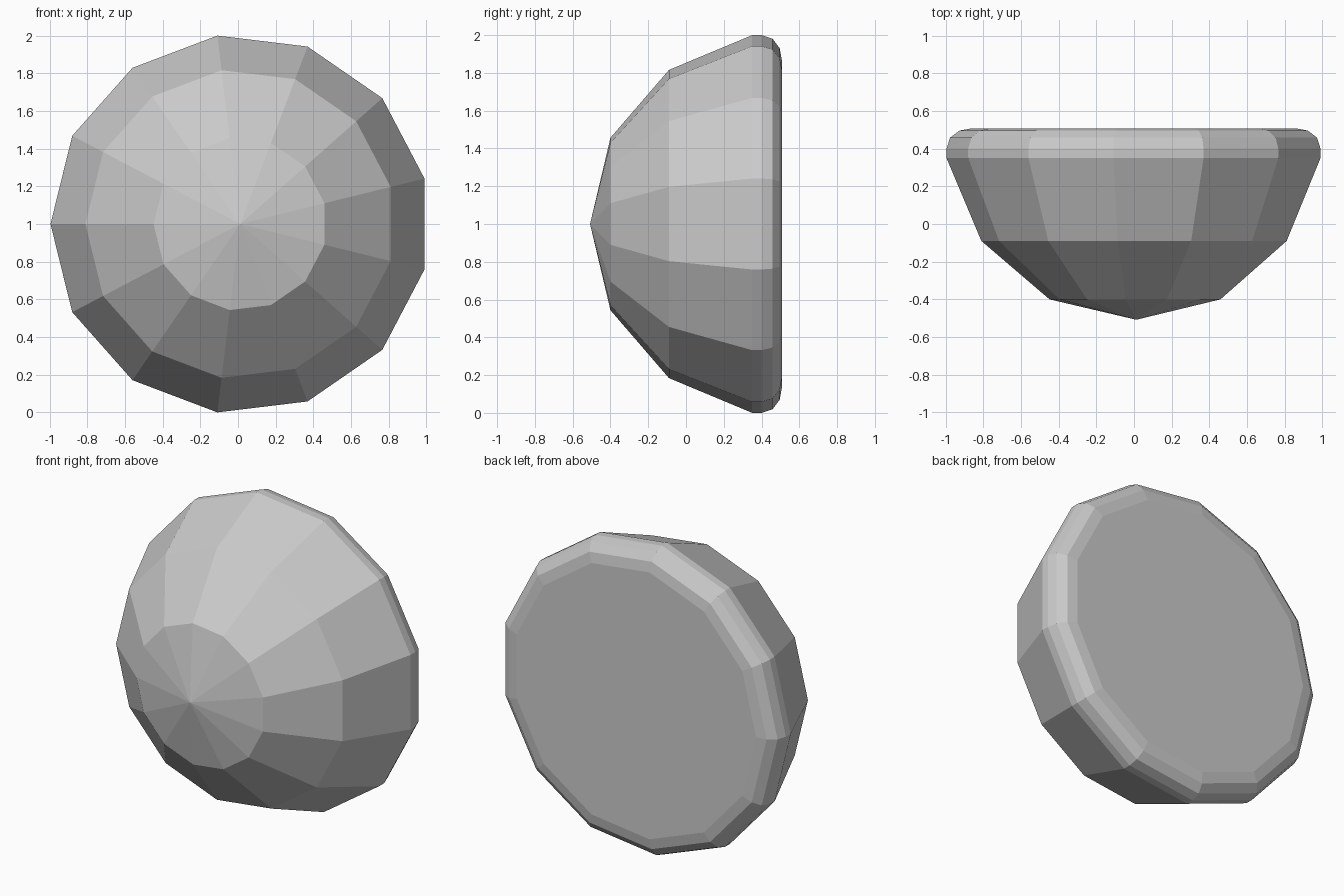
import bpy, bmesh
from math import pi, sin, cos

cube = bpy.data.objects.get("Cube")
if cube:
    bpy.data.objects.remove(cube, do_unlink=True)

# Plain grey material
grey = bpy.data.materials.new("plain grey")
grey.use_nodes = True
colour = (0.6, 0.6, 0.6, 1)
grey.diffuse_color = colour
grey.node_tree.nodes["Principled BSDF"].inputs["Base Color"].default_value = colour

SIDES = 13
CENTRE_X, CENTRE_Z = 0.012, 1.0

# Radius and depth of each ring, from the nose to the rounded back rim
PROFILE = [(0.46, -0.40), (0.822, -0.09), (1.007, 0.35), (1.007, 0.40),
           (0.988, 0.458), (0.937, 0.496), (0.87, 0.508)]

bm = bmesh.new()


def ring(radius, y):
    angles = [pi + 2 * pi * i / SIDES for i in range(SIDES)]
    return [bm.verts.new((CENTRE_X + radius * cos(a), y, CENTRE_Z + radius * sin(a)))
            for a in angles]


rings = [ring(r, y) for r, y in PROFILE]
tip = bm.verts.new((CENTRE_X, -0.508, CENTRE_Z))

# Pointed nose, faceted sides and flat back
for i in range(SIDES):
    j = (i + 1) % SIDES
    bm.faces.new((tip, rings[0][i], rings[0][j]))
    for a, b in zip(rings, rings[1:]):
        bm.faces.new((a[i], b[i], b[j], a[j]))
bm.faces.new(rings[-1])
bmesh.ops.recalc_face_normals(bm, faces=bm.faces[:])

mesh = bpy.data.meshes.new("faceted_dome")
bm.to_mesh(mesh)
bm.free()
mesh.materials.append(grey)
dome = bpy.data.objects.new("faceted_dome", mesh)
bpy.context.collection.objects.link(dome)
